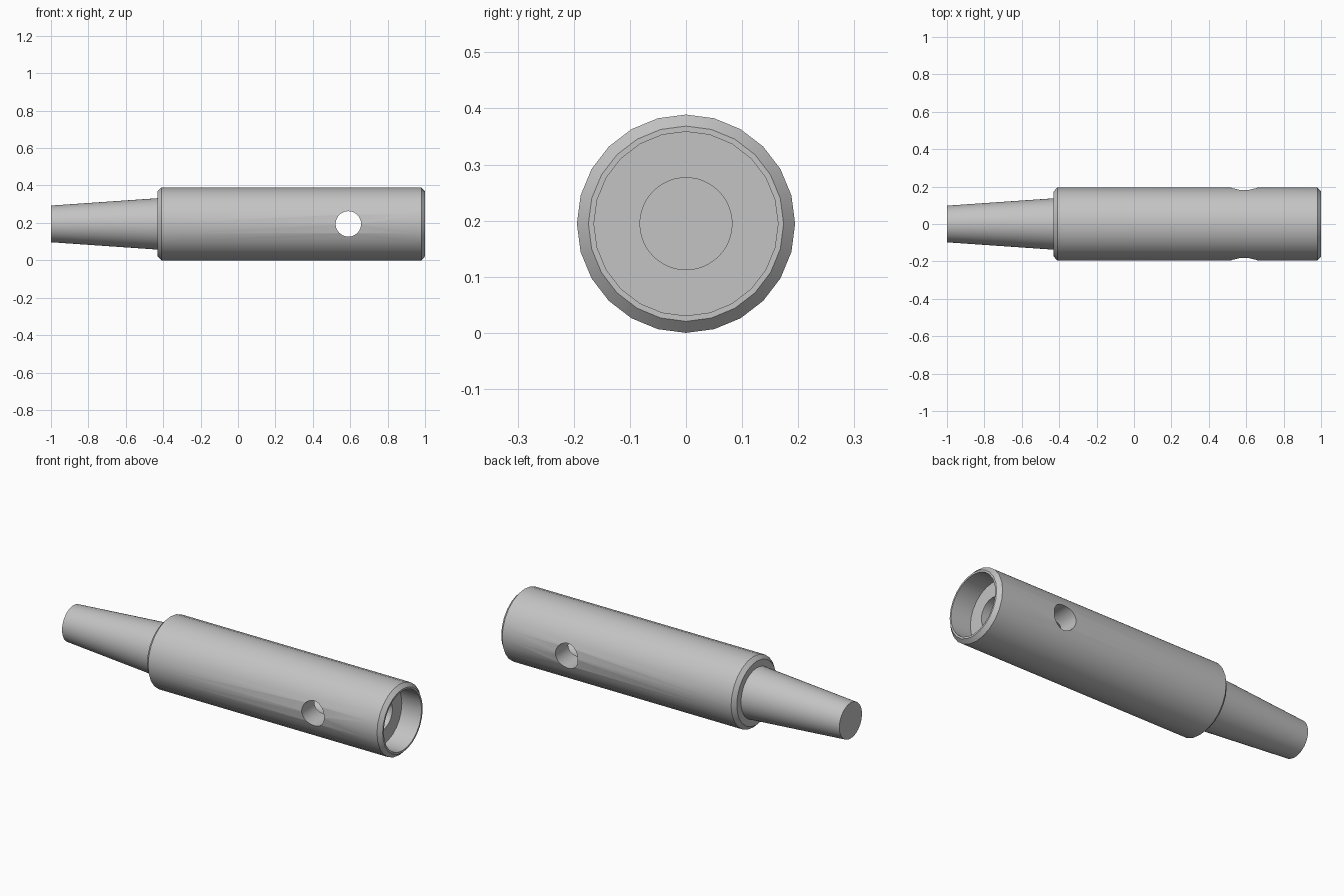
import bpy, bmesh, math
from mathutils import Matrix

cube = bpy.data.objects.get("Cube")
if cube:
    bpy.data.objects.remove(cube, do_unlink=True)

AXIS_Z = 0.1945   # height of the centre line
R = 0.1945        # outer sleeve radius

steel = bpy.data.materials.new("grey_steel")
steel.use_nodes = True
colour = (0.55, 0.55, 0.55, 1)
steel.diffuse_color = colour
steel.node_tree.nodes["Principled BSDF"].inputs["Base Color"].default_value = colour


def add_object(name, bm):
    bmesh.ops.recalc_face_normals(bm, faces=bm.faces)
    mesh = bpy.data.meshes.new(name)
    bm.to_mesh(mesh)
    bm.free()
    mesh.materials.append(steel)
    obj = bpy.data.objects.new(name, mesh)
    bpy.context.collection.objects.link(obj)
    return obj


def lathe(name, profile, sides):
    """Turn (x, radius) points about the centre line and cap both ends."""
    bm = bmesh.new()
    rings = []
    for x, r in profile:
        angles = [2 * math.pi * i / sides for i in range(sides)]
        rings.append([bm.verts.new((x, r * math.sin(a), AXIS_Z + r * math.cos(a)))
                      for a in angles])
    for a, b in zip(rings, rings[1:]):
        for i in range(sides):
            j = (i + 1) % sides
            bm.faces.new((a[i], a[j], b[j], b[i]))
    bm.faces.new(rings[0])
    bm.faces.new(rings[-1])
    return add_object(name, bm)


def activate(obj):
    bpy.ops.object.select_all(action='DESELECT')
    obj.select_set(True)
    bpy.context.view_layer.objects.active = obj


def cut(obj, cutter):
    cutter.hide_render = True
    mod = obj.modifiers.new("cut", 'BOOLEAN')
    mod.operation = 'DIFFERENCE'
    mod.solver = 'EXACT'
    mod.object = cutter
    activate(obj)
    bpy.ops.object.modifier_apply(modifier=mod.name)
    bpy.data.objects.remove(cutter, do_unlink=True)


# Sleeve: chamfered at both ends, with a shallow counterbore in the open end
sleeve = lathe("sleeve", [(-0.43, 0.174), (-0.41, R), (0.98, R), (1.0, 0.174),
                          (1.0, 0.164), (0.88, 0.164)], 24)

# Centre bore
cut(sleeve, lathe("bore_cutter", [(0.3, 0.082), (0.95, 0.082)], 48))

# Cross hole from front to back
bm = bmesh.new()
bmesh.ops.create_cone(bm, cap_ends=True, segments=40, radius1=0.068, radius2=0.068, depth=0.6,
                      matrix=Matrix.Translation((0.59, 0, AXIS_Z))
                      @ Matrix.Rotation(math.pi / 2, 4, 'X'))
cut(sleeve, add_object("cross_hole_cutter", bm))

# Tapered shank
shank = lathe("tapered_shank", [(-1.0, 0.098), (-0.42, 0.138)], 48)

for obj in (sleeve, shank):
    activate(obj)
    bpy.ops.object.shade_smooth_by_angle(angle=math.radians(30))
